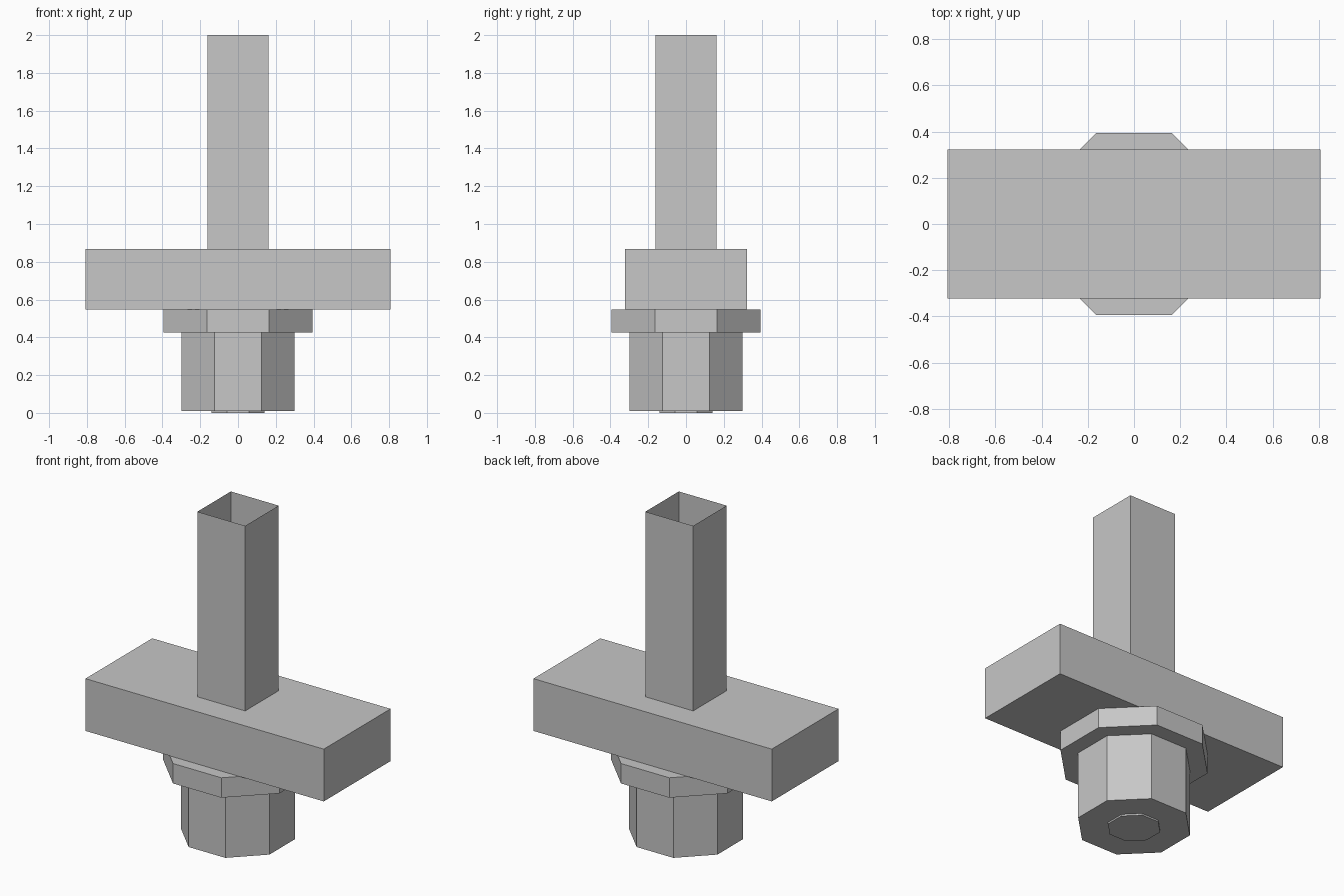
import bpy
import bmesh
import math
from mathutils import Matrix

cube = bpy.data.objects.get("Cube")
if cube:
    bpy.data.objects.remove(cube, do_unlink=True)

# Single plain grey
grey = bpy.data.materials.new("plain grey")
grey.use_nodes = True
colour = (0.57, 0.57, 0.57, 1.0)
grey.diffuse_color = colour
grey.node_tree.nodes["Principled BSDF"].inputs["Base Color"].default_value = colour


def prism(name, sides, half_x, half_y, bottom, top, open_top=False):
    """Flat-sided upright prism, measured to its flats."""
    bm = bmesh.new()
    radius = 1 / math.cos(math.pi / sides)
    bmesh.ops.create_cone(bm, cap_ends=True, segments=sides,
                          radius1=radius, radius2=radius, depth=top - bottom)
    # Turn so that a flat faces the front
    first = next(v for v in bm.verts if v.co.z > 0)
    turn = math.pi / sides - math.atan2(first.co.y, first.co.x)
    bm.transform(Matrix.Diagonal((half_x, half_y, 1, 1)) @ Matrix.Rotation(turn, 4, "Z"))
    bm.transform(Matrix.Translation((0, 0, (top + bottom) / 2)))
    if open_top:
        lid = [f for f in bm.faces if f.normal.z > 0.9 or
               all(v.co.z > top - 0.001 for v in f.verts)]
        bmesh.ops.delete(bm, geom=lid, context="FACES_ONLY")
    mesh = bpy.data.meshes.new(name)
    bm.to_mesh(mesh)
    bm.free()
    mesh.materials.append(grey)
    obj = bpy.data.objects.new(name, mesh)
    bpy.context.collection.objects.link(obj)
    return obj


# Hollow square shaft, open at the top
prism("square_shaft", 4, 0.162, 0.162, 0.867, 2.0, open_top=True)
# Wide crossbar block
prism("crossbar", 4, 0.807, 0.323, 0.547, 0.867)
# Octagonal collar, body and end cap below the crossbar
prism("collar", 8, 0.395, 0.395, 0.425, 0.547)
prism("lower_body", 8, 0.30, 0.30, 0.01, 0.425)
prism("end_cap", 8, 0.14, 0.14, 0.0, 0.01)
